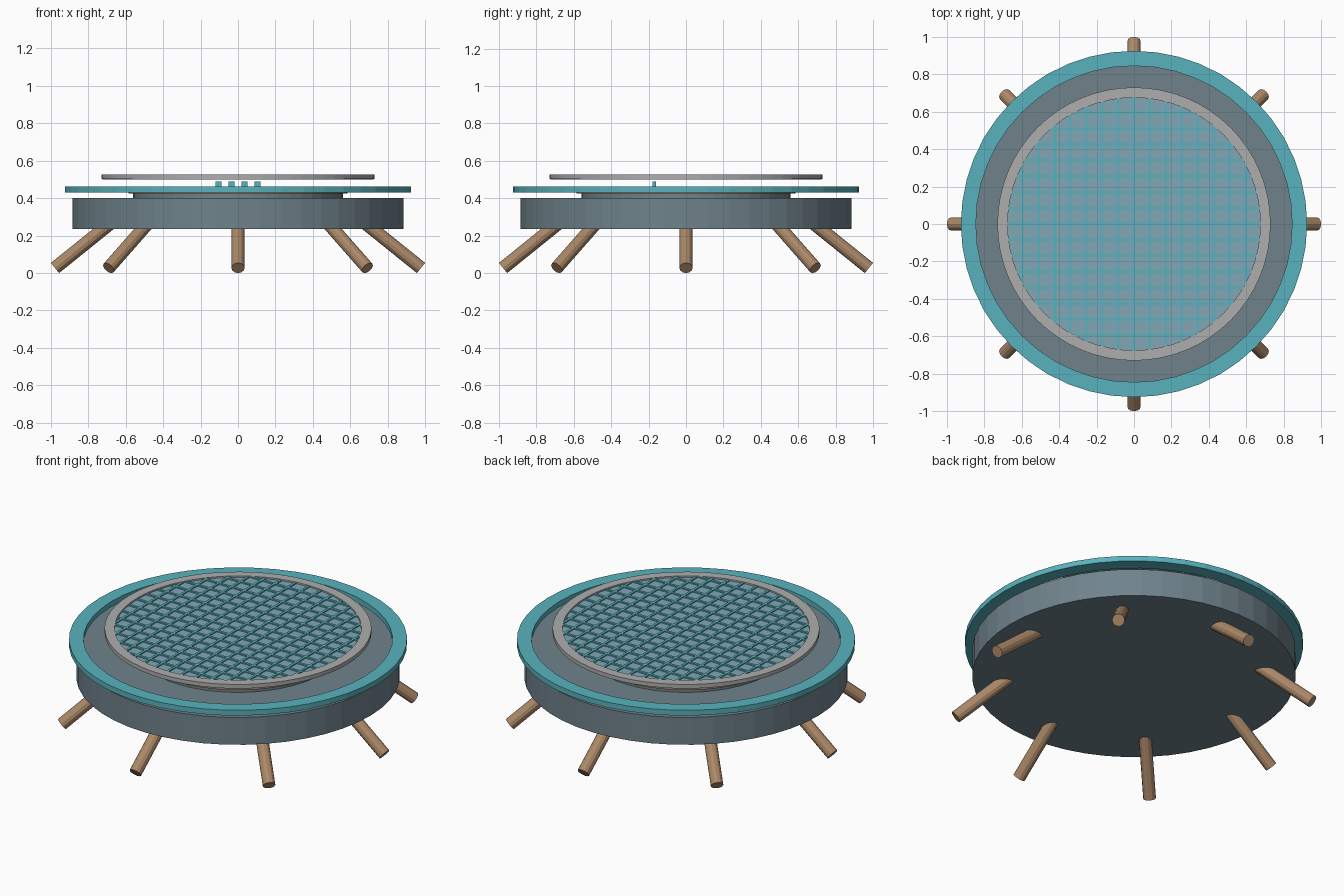
import bpy
import bmesh
from math import cos, sin, pi, sqrt
from mathutils import Vector

cube = bpy.data.objects.get("Cube")
if cube:
    bpy.data.objects.remove(cube, do_unlink=True)


def material(name, rgb):
    m = bpy.data.materials.new(name)
    m.use_nodes = True
    m.diffuse_color = (*rgb, 1)
    m.node_tree.nodes["Principled BSDF"].inputs["Base Color"].default_value = (*rgb, 1)
    return m


TEAL = material("teal", (0.10, 0.45, 0.51))
METAL = material("blue grey metal", (0.16, 0.225, 0.26))
GLASS = material("pale blue glass", (0.22, 0.39, 0.47))
FRAME = material("light grey", (0.42, 0.42, 0.43))
WOOD = material("brown wood", (0.41, 0.25, 0.14))


def finish(bm, name, mat):
    bmesh.ops.recalc_face_normals(bm, faces=bm.faces)
    mesh = bpy.data.meshes.new(name)
    bm.to_mesh(mesh)
    bm.free()
    mesh.materials.append(mat)
    ob = bpy.data.objects.new(name, mesh)
    bpy.context.collection.objects.link(ob)
    return ob


def disc(name, radius, z0, z1, mat, sides=48):
    bm = bmesh.new()
    bmesh.ops.create_cone(bm, cap_ends=True, segments=sides, radius1=radius,
                          radius2=radius, depth=z1 - z0)
    bmesh.ops.translate(bm, vec=(0, 0, (z0 + z1) / 2), verts=bm.verts)
    return finish(bm, name, mat)


def ring(name, inner, outer, z0, z1, mat, sides=48):
    bm = bmesh.new()
    profile = [(inner, z0), (outer, z0), (outer, z1), (inner, z1)]
    loops = [[bm.verts.new((r * cos(2 * pi * i / sides), r * sin(2 * pi * i / sides), z))
              for r, z in profile] for i in range(sides)]
    for i in range(sides):
        a, b = loops[i], loops[(i + 1) % sides]
        for j in range(4):
            k = (j + 1) % 4
            bm.faces.new((a[j], b[j], b[k], a[k]))
    return finish(bm, name, mat)


def add_box(bm, center, size):
    verts = bmesh.ops.create_cube(bm, size=1)["verts"]
    bmesh.ops.scale(bm, vec=size, verts=verts)
    bmesh.ops.translate(bm, vec=center, verts=verts)


# Body, pedestal and floating outer ring
disc("drum_body", 0.885, 0.235, 0.40, METAL)
disc("pedestal", 0.56, 0.40, 0.425, METAL)
disc("wooden_plate", 0.585, 0.425, 0.455, WOOD)
ring("outer_ring", 0.845, 0.925, 0.43, 0.462, TEAL)

# Small blocks in a row on the wooden plate
bm = bmesh.new()
for i in range(4):
    add_box(bm, ((i - 1.5) * 0.069, -0.17, 0.472), (0.032, 0.02, 0.036))
finish(bm, "button_blocks", TEAL)

# Glass top with its frame
disc("glass_top", 0.725, 0.50, 0.518, GLASS, 64)
ring("glass_frame", 0.675, 0.73, 0.503, 0.527, FRAME, 64)

# Crossing bars trimmed to the round frame
bm = bmesh.new()
for i in range(-7, 8):
    p = i * 0.085
    length = 2 * sqrt(0.678 ** 2 - p * p)
    add_box(bm, (p, 0, 0.519), (0.014, length, 0.012))
    add_box(bm, (0, p, 0.519), (length, 0.014, 0.012))
finish(bm, "grid_bars", TEAL)

# Eight splayed legs
for i in range(8):
    out = Vector((cos(i * pi / 4), sin(i * pi / 4), 0))
    foot = out * 0.978 + Vector((0, 0, 0.027))
    top = out * 0.67 + Vector((0, 0, 0.275))
    axis = top - foot
    bm = bmesh.new()
    bmesh.ops.create_cone(bm, cap_ends=True, segments=12, radius1=0.035,
                          radius2=0.035, depth=axis.length)
    bmesh.ops.rotate(bm, matrix=axis.to_track_quat("Z", "Y").to_matrix(), verts=bm.verts)
    bmesh.ops.translate(bm, vec=(foot + top) / 2, verts=bm.verts)
    finish(bm, f"leg_{i + 1}", WOOD)
